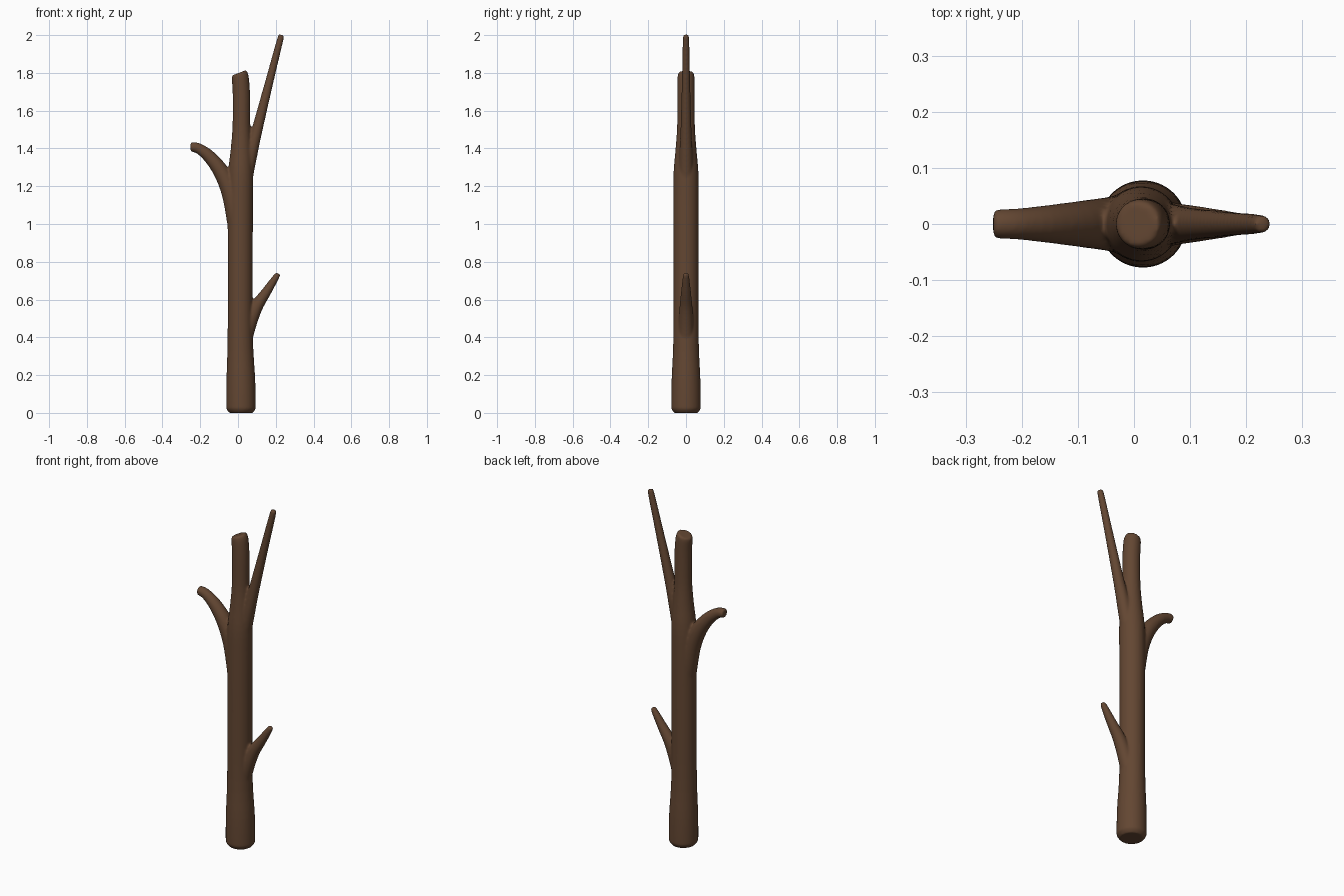
import bpy, bmesh, math
from mathutils import Vector

if "Cube" in bpy.data.objects:
    bpy.data.objects.remove(bpy.data.objects["Cube"])

bark = bpy.data.materials.new("bark")
bark.diffuse_color = (0.125, 0.062, 0.032, 1)
bark.use_nodes = True
bark.node_tree.nodes["Principled BSDF"].inputs["Base Color"].default_value = bark.diffuse_color

SIDES, STEPS = 32, 4


def spline(points):
    """Catmull-Rom through (x, z, radius) points."""
    p = [Vector(q) for q in points]
    p = [p[0] * 2 - p[1]] + p + [p[-1] * 2 - p[-2]]
    out = []
    for a, b, c, d in zip(p, p[1:], p[2:], p[3:]):
        for i in range(STEPS):
            t = i / STEPS
            out.append(0.5 * (2 * b + (c - a) * t + (2 * a - 5 * b + 4 * c - d) * t**2
                              + (3 * b - a - 3 * c + d) * t**3))
    return out + [p[-2]]


def limb(bm, points):
    """Closed tapered tube along a path in the XZ plane."""
    path, rings = spline(points), []
    for i, (x, z, r) in enumerate(path):
        n, m = path[min(i + 1, len(path) - 1)], path[max(i - 1, 0)]
        tangent = Vector((n.x - m.x, 0, n.y - m.y)).normalized()
        side = Vector((tangent.z, 0, -tangent.x))
        ring = []
        for k in range(SIDES):
            a = 2 * math.pi * k / SIDES
            ring.append(bm.verts.new(Vector((x, 0, z)) + r * (
                side * math.cos(a) + Vector((0, 1, 0)) * math.sin(a))))
        rings.append(ring)
    for lo, hi in zip(rings, rings[1:]):
        for k in range(SIDES):
            j = (k + 1) % SIDES
            bm.faces.new((lo[k], lo[j], hi[j], hi[k]))
    bm.faces.new(rings[0][::-1])
    bm.faces.new(rings[-1])


bm = bmesh.new()
# Trunk
limb(bm, [(.016, 0, .062), (.016, .018, .075), (.016, .04, .078), (.015, .18, .076),
          (.012, .4, .067), (.012, .8, .066), (.012, 1.1, .067), (.014, 1.27, .066),
          (.017, 1.4, .055), (.018, 1.52, .047), (.018, 1.68, .046),
          (.012, 1.775, .045), (.005, 1.8, .040)])
# Long upper right branch
limb(bm, [(.02, 1.12, .045), (.04, 1.25, .04), (.07, 1.38, .035), (.1, 1.495, .029),
          (.165, 1.75, .022), (.223, 1.975, .017), (.23, 2.001, .012)])
# Curved left branch
limb(bm, [(.01, .95, .06), (-.005, 1.03, .056), (-.038, 1.165, .049), (-.088, 1.275, .042),
          (-.15, 1.355, .034), (-.205, 1.398, .028), (-.242, 1.408, .026), (-.251, 1.409, .022)])
# Short lower right twig
limb(bm, [(.02, .34, .045), (.052, .45, .04), (.097, .56, .034), (.15, .64, .026),
          (.202, .72, .017), (.214, .738, .011)])
bmesh.ops.recalc_face_normals(bm, faces=bm.faces)

mesh = bpy.data.meshes.new("branch")
bm.to_mesh(mesh)
bm.free()
branch = bpy.data.objects.new("branch", mesh)
bpy.context.collection.objects.link(branch)
mesh.materials.append(bark)

# Fuse the limbs into one skin and soften the joints
fuse = branch.modifiers.new("fuse", 'REMESH')
fuse.mode = 'VOXEL'
fuse.voxel_size = 0.006
fuse.use_smooth_shade = True
soften = branch.modifiers.new("soften", 'SMOOTH')
soften.factor = 0.5
soften.iterations = 5
